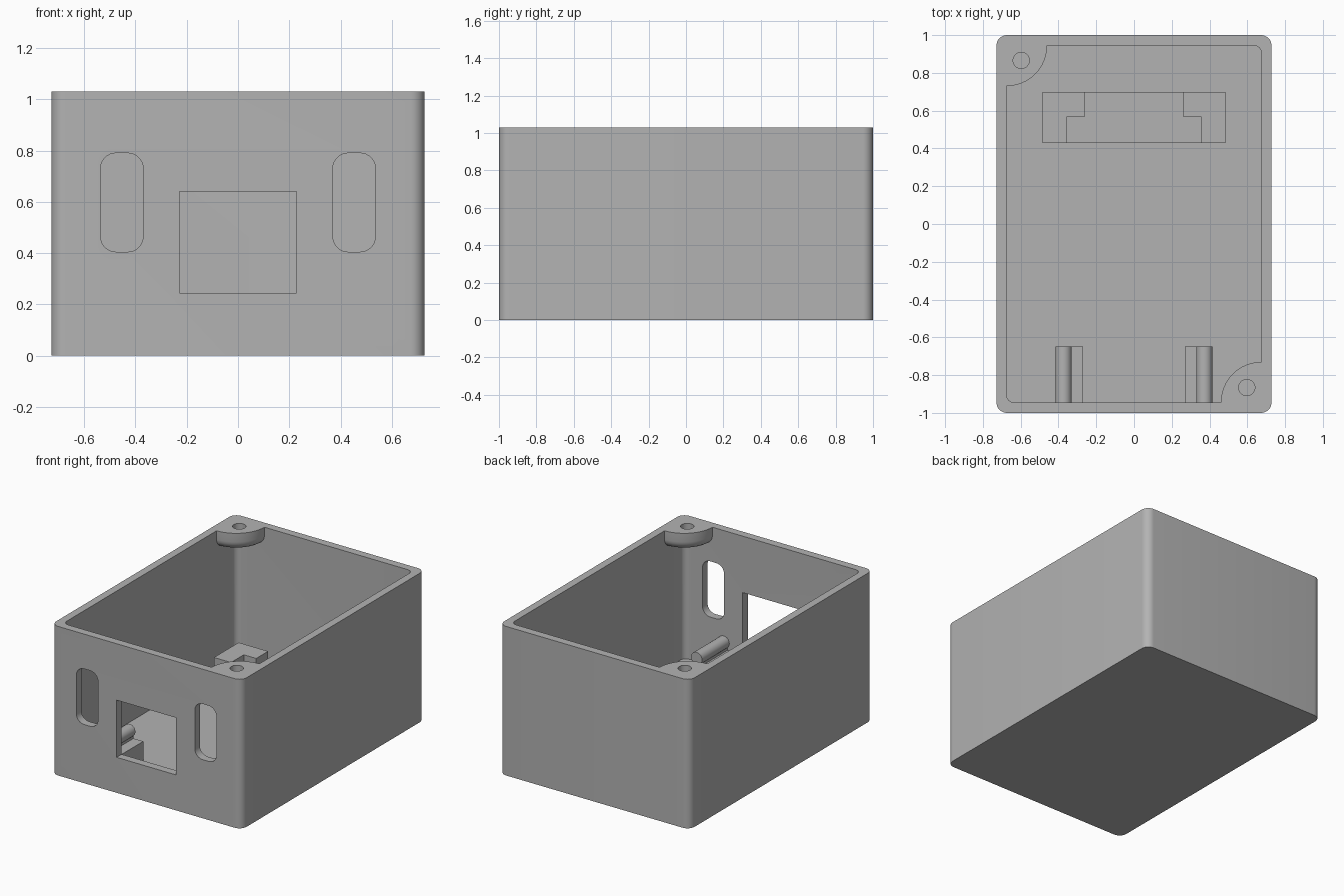
import bpy, bmesh, math
from mathutils import Matrix, Vector

if "Cube" in bpy.data.objects:
    bpy.data.objects.remove(bpy.data.objects["Cube"], do_unlink=True)

GREY = (0.45, 0.45, 0.45, 1)
plastic = bpy.data.materials.new("grey plastic")
plastic.use_nodes = True
plastic.diffuse_color = GREY
plastic.node_tree.nodes["Principled BSDF"].inputs["Base Color"].default_value = GREY

HEIGHT, FLOOR, LEDGE = 1.03, 0.07, 0.21
INNER_X, INNER_Y = 0.675, 0.945


def finish(bm, name):
    bmesh.ops.recalc_face_normals(bm, faces=bm.faces)
    mesh = bpy.data.meshes.new(name)
    bm.to_mesh(mesh)
    bm.free()
    mesh.materials.append(plastic)
    ob = bpy.data.objects.new(name, mesh)
    bpy.context.collection.objects.link(ob)
    return ob


def prism(name, outline, depth, axis="z", start=0):
    """Extrude a 2D outline along z (outline in x, y) or y (outline in x, z)."""
    bm = bmesh.new()
    if axis == "z":
        pts, step = [(a, b, start) for a, b in outline], Vector((0, 0, depth))
    else:
        pts, step = [(a, start, b) for a, b in outline], Vector((0, depth, 0))
    face = bm.faces.new([bm.verts.new(p) for p in pts])
    new = bmesh.ops.extrude_face_region(bm, geom=[face])["geom"]
    bmesh.ops.translate(bm, vec=step, verts=[v for v in new if isinstance(v, bmesh.types.BMVert)])
    return finish(bm, name)


def rounded(x0, x1, y0, y1, r, steps=8):
    """Rectangle outline with rounded corners."""
    corners = [(x1 - r, y1 - r), (x0 + r, y1 - r), (x0 + r, y0 + r), (x1 - r, y0 + r)]
    return [(cx + r * math.cos(a), cy + r * math.sin(a))
            for i, (cx, cy) in enumerate(corners)
            for a in [math.pi / 2 * (i + k / steps) for k in range(steps + 1)]]


def rect(x0, x1, y0, y1):
    return [(x0, y0), (x1, y0), (x1, y1), (x0, y1)]


def cut(target, cutter):
    """Subtract a cutter from a part, then remove the cutter."""
    mod = target.modifiers.new("cut", "BOOLEAN")
    mod.operation, mod.solver, mod.object = "DIFFERENCE", "EXACT", cutter
    bpy.context.view_layer.update()
    result = target.evaluated_get(bpy.context.evaluated_depsgraph_get())
    mesh = bpy.data.meshes.new_from_object(result)
    target.modifiers.clear()
    target.data = mesh
    bpy.data.objects.remove(cutter, do_unlink=True)


def boss(x, y):
    """Round screw boss with a filleted underside."""
    r, fillet, low = 0.215, 0.06, HEIGHT - 0.12
    profile = [(0, low)]
    for k in range(7):
        a = math.pi / 2 * k / 6
        profile.append((r - fillet + fillet * math.sin(a), low + fillet - fillet * math.cos(a)))
    profile += [(r, HEIGHT + 0.3), (0, HEIGHT + 0.3)]
    bm = bmesh.new()
    verts = [bm.verts.new((a, 0, z)) for a, z in profile]
    edges = [bm.edges.new(pair) for pair in zip(verts, verts[1:])]
    bmesh.ops.spin(bm, geom=verts + edges, axis=(0, 0, 1), cent=(0, 0, 0),
                   angle=math.tau, steps=64)
    bmesh.ops.remove_doubles(bm, verts=bm.verts, dist=0.0001)
    bmesh.ops.translate(bm, verts=bm.verts, vec=(x, y, 0))
    return finish(bm, "boss")


# Open case, hollowed by a cavity that leaves the two corner bosses standing
case = prism("case", rounded(-0.728, 0.728, -1, 1, 0.055), HEIGHT)
cavity = prism("cavity", rounded(-INNER_X, INNER_X, -INNER_Y, INNER_Y, 0.04), HEIGHT, start=FLOOR)
for s in (-1, 1):
    cut(cavity, boss(s * INNER_X, -s * INNER_Y))
cut(case, cavity)

# Screw holes in the bosses
for s in (-1, 1):
    x, y, r = s * 0.597, -s * 0.866, 0.043
    cut(case, prism("screw_hole", rounded(x - r, x + r, y - r, y + r, r * 0.999), 0.3, start=HEIGHT - 0.2))

# Front window and the two rounded slots
cut(case, prism("window", rect(-0.228, 0.228, 0.245, 0.64), 0.2, "y", -1.1))
for x in (-0.453, 0.453):
    cut(case, prism("slot", rounded(x - 0.083, x + 0.083, 0.405, 0.79, 0.06), 0.2, "y", -1.1))

parts = [case]

# Front clips: a ledge with a round-topped rail along its outer side
for s, side in ((-1, "right"), (1, "left")):
    rail = [(0.373 + 0.0425 * math.cos(a), 0.26 + 0.0425 * math.sin(a))
            for a in [math.radians(-50 + 280 * k / 20) for k in range(21)]]
    outline = [(0.27, FLOOR), (0.415, FLOOR), (0.415, LEDGE)] + rail[1:] + [(0.345, LEDGE), (0.27, LEDGE)]
    parts.append(prism(side + "_front_clip", [(s * x, z) for x, z in outline],
                       0.297, "y", -INNER_Y))

# Rear support: low slab between two notched raised brackets
support = prism("rear_support", rect(-0.485, 0.485, 0.43, 0.70), 0.32 - FLOOR, start=FLOOR)
notch = [(-0.355, 0.3), (0.355, 0.3), (0.355, 0.57), (0.26, 0.57),
         (0.26, 0.8), (-0.26, 0.8), (-0.26, 0.57), (-0.355, 0.57)]
cut(support, prism("notch", notch, 0.3, start=LEDGE))
parts.append(support)

# Smooth the rounded surfaces, keep the edges crisp
bpy.ops.object.select_all(action="DESELECT")
for ob in parts:
    ob.select_set(True)
bpy.context.view_layer.objects.active = case
bpy.ops.object.shade_smooth_by_angle(angle=math.radians(30))
